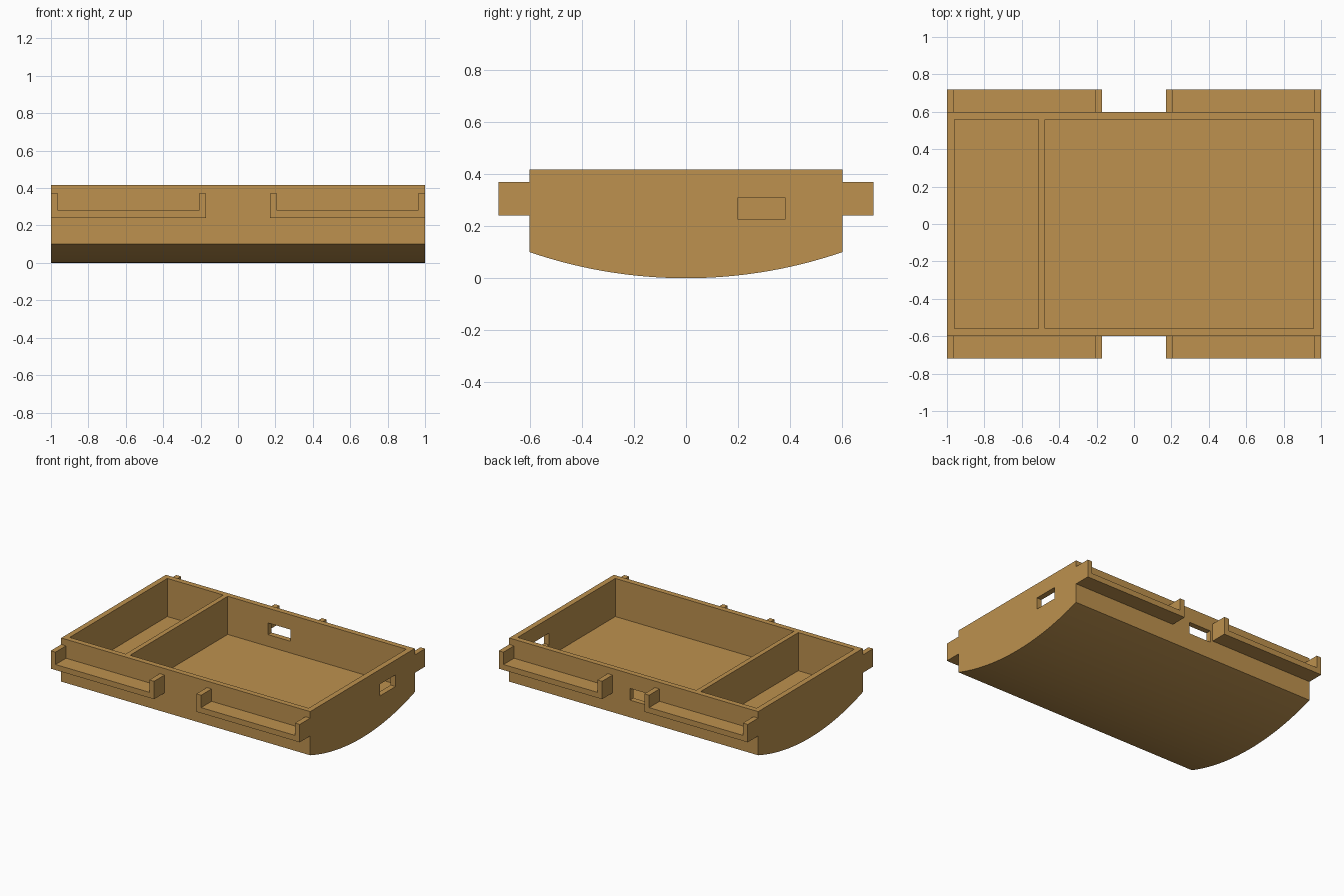
import bpy, bmesh, math
from mathutils import Vector

if "Cube" in bpy.data.objects:
    bpy.data.objects.remove(bpy.data.objects["Cube"])

wood = bpy.data.materials.new("warm_tan")
wood.diffuse_color = (0.51, 0.285, 0.077, 1)
wood.use_nodes = True
wood.node_tree.nodes["Principled BSDF"].inputs["Base Color"].default_value = wood.diffuse_color


def prism(name, points, offset):
    """Closed solid: extrude a planar outline along an offset vector."""
    bm = bmesh.new()
    face = bm.faces.new([bm.verts.new(p) for p in points])
    ext = bmesh.ops.extrude_face_region(bm, geom=[face])
    verts = [v for v in ext["geom"] if isinstance(v, bmesh.types.BMVert)]
    bmesh.ops.translate(bm, verts=verts, vec=Vector(offset))
    bmesh.ops.recalc_face_normals(bm, faces=bm.faces)
    mesh = bpy.data.meshes.new(name)
    bm.to_mesh(mesh)
    bm.free()
    mesh.materials.append(wood)
    obj = bpy.data.objects.new(name, mesh)
    bpy.context.collection.objects.link(obj)
    return obj


def box(name, x0, x1, y0, y1, z0, z1):
    return prism(name, [(x0, y0, z0), (x1, y0, z0), (x1, y1, z0), (x0, y1, z0)],
                 (0, 0, z1 - z0))


# Tray body: flat top and sides, shallow arc underneath
HALF, RIM, SIDE, SEG = 0.6, 0.417, 0.1, 48
radius = (HALF ** 2 + SIDE ** 2) / (2 * SIDE)
sweep = math.asin(HALF / radius)
outline = [(-1, -HALF, RIM)]
for i in range(SEG + 1):
    a = -sweep + 2 * sweep * i / SEG
    outline.append((-1, radius * math.sin(a), radius * (1 - math.cos(a))))
outline.append((-1, HALF, RIM))
tray = prism("tray_body", outline, (2, 0, 0))

# Two compartments, a slot in the back wall and a slot in the right wall
cutters = [
    box("small_compartment_cutter", -0.96, -0.51, -0.56, 0.56, 0.14, 0.6),
    box("large_compartment_cutter", -0.475, 0.96, -0.56, 0.56, 0.14, 0.6),
    box("back_slot_cutter", -0.15, 0.03, 0.5, 0.65, 0.225, 0.31),
    box("right_slot_cutter", 0.9, 1.05, 0.2, 0.38, 0.225, 0.31),
]
bpy.context.view_layer.objects.active = tray
for cutter in cutters:
    mod = tray.modifiers.new("cut", "BOOLEAN")
    mod.operation = "DIFFERENCE"
    mod.solver = "EXACT"
    mod.object = cutter
    bpy.ops.object.modifier_apply(modifier=mod.name)
    bpy.data.objects.remove(cutter)

# Smooth the curved underside, keep the other edges sharp
bpy.ops.object.select_all(action="DESELECT")
tray.select_set(True)
bpy.ops.object.shade_smooth_by_angle(angle=math.radians(10))

# U-shaped side ledges, two on each long side
LOW, SHELF, TOP, POST = 0.24, 0.28, 0.37, 0.038
for side, y in (("front", -0.72), ("back", HALF)):
    for end, x0, x1 in (("left", -1, -0.17), ("right", 0.17, 1)):
        profile = [(x0, LOW), (x1, LOW), (x1, TOP), (x1 - POST, TOP),
                   (x1 - POST, SHELF), (x0 + POST, SHELF), (x0 + POST, TOP), (x0, TOP)]
        prism(f"{side}_{end}_ledge", [(x, y, z) for x, z in profile], (0, 0.12, 0))
